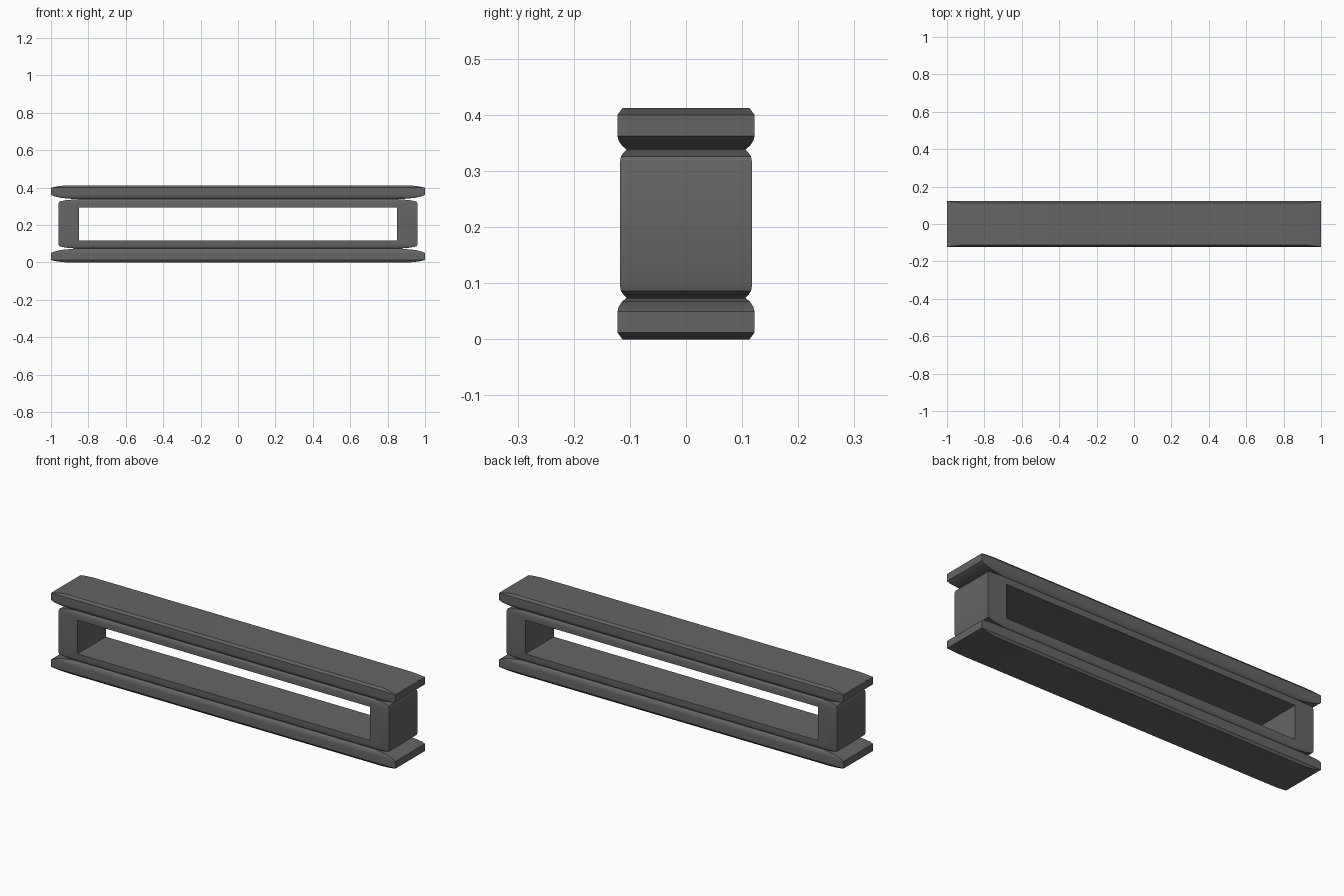
import bpy
import bmesh
import math

old = bpy.data.objects.get("Cube")
if old:
    bpy.data.objects.remove(old, do_unlink=True)

HEIGHT = 0.412

grey = bpy.data.materials.new("dark grey")
grey.use_nodes = True
colour = (0.13, 0.13, 0.13, 1)
grey.diffuse_color = colour
grey.node_tree.nodes["Principled BSDF"].inputs["Base Color"].default_value = colour


def loft(rings):
    """Stack rectangles given as (half x, half y, z) into a closed solid."""
    bm = bmesh.new()
    loops = []
    for hx, hy, z in rings:
        corners = ((-1, -1), (1, -1), (1, 1), (-1, 1))
        loops.append([bm.verts.new((sx * hx, sy * hy, z)) for sx, sy in corners])
    for low, high in zip(loops, loops[1:]):
        for i in range(4):
            j = (i + 1) % 4
            bm.faces.new((low[i], low[j], high[j], high[i]))
    bm.faces.new(loops[0][::-1])
    bm.faces.new(loops[-1])
    bm.normal_update()
    return bm


def finish(bm, name):
    bmesh.ops.recalc_face_normals(bm, faces=bm.faces[:])
    mesh = bpy.data.meshes.new(name)
    bm.to_mesh(mesh)
    bm.free()
    mesh.materials.append(grey)
    obj = bpy.data.objects.new(name, mesh)
    bpy.context.collection.objects.link(obj)
    bpy.ops.object.select_all(action='DESELECT')
    obj.select_set(True)
    bpy.context.view_layer.objects.active = obj
    bpy.ops.object.shade_smooth_by_angle(angle=math.radians(30))


# Top and bottom rails with long tapered ends
rail = [(0.92, 0.113, 0), (0.965, 0.117, 0.005), (1, 0.122, 0.012),
        (1, 0.122, 0.05), (0.985, 0.12, 0.058), (0.945, 0.114, 0.067),
        (0.87, 0.106, 0.074)]
finish(loft(rail), "bottom_rail")
finish(loft([(x, y, HEIGHT - z) for x, y, z in reversed(rail)]), "top_rail")

# Middle frame with eased upper and lower edges
lower = [(0.86, 0.106, 0.074), (0.92, 0.111, 0.079),
         (0.955, 0.116, 0.086), (0.96, 0.118, 0.098)]
upper = [(x, y, HEIGHT - z) for x, y, z in reversed(lower)]
bm = loft(lower + upper)

# Rectangular opening from front to back
panels = [f for f in bm.faces
          if abs(f.normal.y) > 0.99 and abs(f.calc_center_median().z - HEIGHT / 2) < 0.01]
bmesh.ops.inset_individual(bm, faces=panels, thickness=0.02)
rims = []
for face in panels:
    for v in face.verts:
        v.co.x = math.copysign(0.85, v.co.x)
        v.co.z = 0.295 if v.co.z > HEIGHT / 2 else 0.118
    rims += face.edges[:]
bmesh.ops.delete(bm, geom=panels, context='FACES_ONLY')
bmesh.ops.bridge_loops(bm, edges=rims)
finish(bm, "middle_frame")
